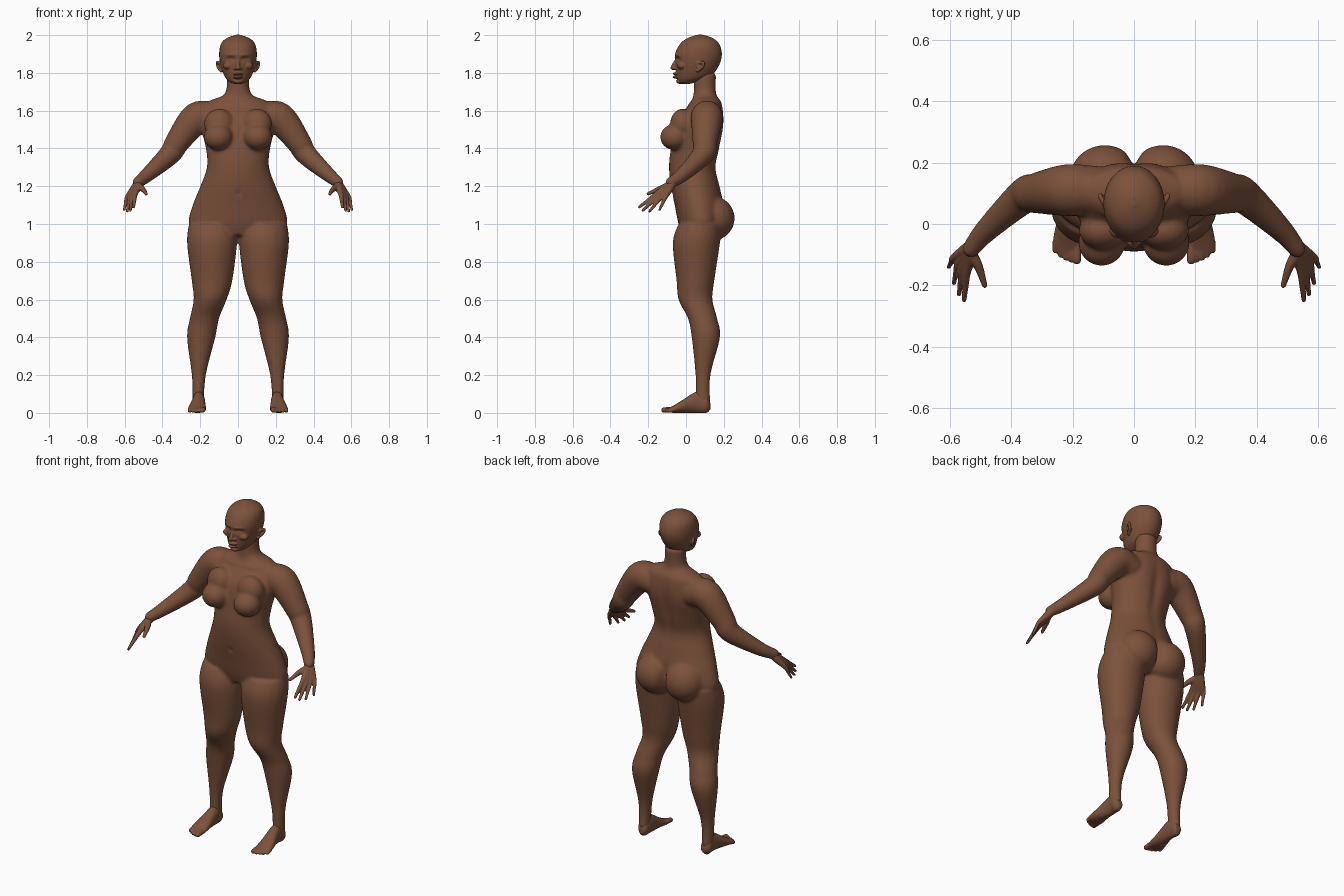
import bpy
import bmesh
import math
from mathutils import Vector, Matrix

cube = bpy.data.objects.get("Cube")
if cube:
    bpy.data.objects.remove(cube, do_unlink=True)

skin = bpy.data.materials.new("warm brown skin")
skin.use_nodes = True
skin.diffuse_color = (0.2, 0.083, 0.043, 1)
shader = skin.node_tree.nodes["Principled BSDF"]
shader.inputs["Base Color"].default_value = skin.diffuse_color
shader.inputs["Roughness"].default_value = 0.8


def spline(keys, steps=6):
    """Smooth curve of tuples through the key tuples."""
    result = []
    for i in range(len(keys) - 1):
        before, start = keys[max(i - 1, 0)], keys[i]
        end, after = keys[i + 1], keys[min(i + 2, len(keys) - 1)]
        for k in range(steps):
            t = k / steps
            result.append([b + t * ((c - a) + t * ((2 * a - 5 * b + 4 * c - d)
                           + t * (3 * b - a - 3 * c + d))) / 2
                           for a, b, c, d in zip(before, start, end, after)])
    return result + [list(keys[-1])]


def tube(bm, rings, sides=32):
    """Closed skin over rings given as centre and two half axes."""
    angles = [math.tau * k / sides for k in range(sides)]
    loops = [[bm.verts.new(centre + u * math.cos(a) + v * math.sin(a)) for a in angles]
             for centre, u, v in rings]
    for low, high in zip(loops, loops[1:]):
        for k in range(sides):
            bm.faces.new((low[k - 1], low[k], high[k], high[k - 1]))
    bm.faces.new(loops[0][::-1])
    bm.faces.new(loops[-1])


def column(bm, keys, side=1):
    """Loft upwards through spans (height, inner, outer, front, back)."""
    rings = []
    for z, inner, outer, front, back in spline(keys):
        centre = Vector((side * (inner + outer) / 2, (front + back) / 2, z))
        rings.append((centre, Vector(((outer - inner) / 2, 0, 0)),
                      Vector((0, (back - front) / 2, 0))))
    tube(bm, rings)


def even_column(bm, keys):
    """Loft centred on the middle plane from (height, half width, front, back)."""
    column(bm, [(z, -width, width, front, back) for z, width, front, back in keys])


def ball(bm, place, radius, squash=(1, 1, 1)):
    matrix = Matrix.Translation(place) @ Matrix.Diagonal((*squash, 1))
    bmesh.ops.create_uvsphere(bm, u_segments=24, v_segments=16, radius=radius, matrix=matrix)


def limb(bm, keys, side=1):
    """Round limb through points (x, y, z, radius), with round ends."""
    path = spline([(side * x, y, z, radius) for x, y, z, radius in keys])
    points = [Vector(p[:3]) for p in path]
    rings = []
    for i, p in enumerate(points):
        along = points[min(i + 1, len(points) - 1)] - points[max(i - 1, 0)]
        u = along.cross(Vector((0, 1, 0.3))).normalized()
        v = along.cross(u).normalized()
        rings.append((p, u * path[i][3], v * path[i][3]))
    tube(bm, rings, sides=20)
    for end in (path[0], path[-1]):
        ball(bm, end[:3], end[3])


def finish(bm, name, voxel, smooth, dents=()):
    """Fuse the shapes into one skin, relax it, then press in soft details."""
    bmesh.ops.recalc_face_normals(bm, faces=bm.faces)
    mesh = bpy.data.meshes.new(name)
    bm.to_mesh(mesh)
    bm.free()
    obj = bpy.data.objects.new(name, mesh)
    bpy.context.collection.objects.link(obj)
    remesh = obj.modifiers.new("fuse", 'REMESH')
    remesh.mode = 'VOXEL'
    remesh.voxel_size = voxel
    relax = obj.modifiers.new("relax", 'SMOOTH')
    relax.iterations = smooth
    graph = bpy.context.evaluated_depsgraph_get()
    mesh = bpy.data.meshes.new_from_object(obj.evaluated_get(graph))
    obj.modifiers.clear()
    obj.data = mesh
    for vert in mesh.vertices:
        start = vert.co.copy()
        for centre, radii, push in dents:
            d = sum(((a - c) / r) ** 2 for a, c, r in zip(start, centre, radii))
            if d < 6:
                vert.co += Vector(push) * math.exp(-d)
        vert.co.z = max(vert.co.z, 0)
    mesh.materials.clear()
    mesh.materials.append(skin)
    mesh.polygons.foreach_set("use_smooth", [True] * len(mesh.polygons))
    mesh.update()


# Torso and neck
body = bmesh.new()
even_column(body, [(0.94, 0.18, -0.02, 0.14), (1, 0.26, -0.04, 0.2), (1.1, 0.24, -0.06, 0.2),
                   (1.2, 0.2, -0.08, 0.18), (1.3, 0.165, -0.09, 0.16),
                   (1.4, 0.17, -0.08, 0.18), (1.54, 0.2, -0.05, 0.2),
                   (1.64, 0.17, 0.02, 0.19), (1.69, 0.07, 0.04, 0.16),
                   (1.8, 0.06, 0.04, 0.16)])
leg = [(1, 0.01, 0.26, -0.04, 0.19), (0.9, 0.005, 0.27, -0.07, 0.18),
       (0.7, 0.03, 0.245, -0.05, 0.15), (0.6, 0.06, 0.235, -0.04, 0.14),
       (0.5, 0.1, 0.255, 0.01, 0.165), (0.4, 0.12, 0.27, 0.03, 0.18),
       (0.2, 0.17, 0.245, 0.05, 0.13), (0.05, 0.18, 0.24, 0.05, 0.13)]
arm = [(0.14, 0.11, 1.56, 0.08), (0.22, 0.11, 1.56, 0.085), (0.32, 0.1, 1.435, 0.066),
       (0.36, 0.09, 1.37, 0.058), (0.48, -0.02, 1.26, 0.039), (0.53, -0.08, 1.22, 0.03)]
# Back groove, seat cleft and navel
creases = [((0, 0.2, 1.4), (0.03, 0.06, 0.17), (0, -0.012, 0)),
           ((0, 0.24, 1.03), (0.02, 0.08, 0.08), (0, -0.02, 0)),
           ((0, -0.09, 1.16), (0.012, 0.03, 0.014), (0, 0.008, 0))]
for side in (1, -1):
    column(body, leg, side)
    limb(body, arm, side)
    # Chest and seat volumes
    ball(body, (side * 0.105, -0.06, 1.46), 0.077, (1, 1, 0.9))
    ball(body, (side * 0.1, -0.02, 1.53), 0.08, (1, 0.8, 1))
    ball(body, (side * 0.095, 0.14, 1.03), 0.118)
    # Collar bone hollow and shoulder blade
    creases += [((side * 0.07, 0.02, 1.64), (0.06, 0.03, 0.01), (0, -0.005, 0)),
                ((side * 0.09, 0.2, 1.5), (0.05, 0.05, 0.08), (0, 0.006, 0))]
finish(body, "body", 0.008, 12, creases)

# Head
head = bmesh.new()
even_column(head, [(1.742, 0.02, -0.02, 0.02), (1.752, 0.045, -0.04, 0.06),
                   (1.78, 0.07, -0.05, 0.13), (1.84, 0.092, -0.055, 0.175),
                   (1.9, 0.1, -0.058, 0.19), (1.955, 0.09, -0.03, 0.175),
                   (1.985, 0.058, 0.01, 0.14), (2.002, 0.01, 0.06, 0.09)])
# Nose, lips and chin
limb(head, [(0, -0.05, 1.87, 0.009), (0, -0.06, 1.85, 0.01), (0, -0.068, 1.828, 0.014)])
for height in (1.795, 1.778):
    ball(head, (0, -0.053, height), 0.026, (1, 0.7, 0.33))
ball(head, (0, -0.032, 1.757), 0.026, (1, 0.8, 0.6))
details = [((0, -0.07, 1.787), (0.03, 0.03, 0.004), (0, 0.008, 0)),
           ((0, -0.05, 1.767), (0.025, 0.03, 0.005), (0, 0.005, 0))]
for side in (1, -1):
    # Nostril wing and cheek
    ball(head, (side * 0.014, -0.056, 1.824), 0.011, (1, 1.2, 0.8))
    ball(head, (side * 0.05, -0.022, 1.838), 0.03, (1, 0.8, 0.7))
    # Ear rim and inner ear
    limb(head, [(0.09, 0.06, 1.81, 0.008), (0.105, 0.087, 1.83, 0.008),
                (0.11, 0.09, 1.855, 0.008), (0.092, 0.055, 1.85, 0.007)], side)
    ball(head, (side * 0.094, 0.072, 1.837), 0.024, (0.3, 0.8, 1))
    # Eye socket, eyeball, lid line and brow
    for height, wide, tall, push in ((1.872, 0.022, 0.012, 0.016), (1.869, 0.013, 0.007, -0.009),
                                     (1.869, 0.014, 0.003, 0.004), (1.895, 0.025, 0.007, -0.005)):
        details.append(((side * 0.037, -0.05, height), (wide, 0.04, tall), (0, push, 0)))
finish(head, "head", 0.0035, 4, details)

# Hands: fingers fan from the index to the little finger
wrist = Vector((0.525, -0.07, 1.22))
index_root, index_tip = Vector((0.545, -0.16, 1.155)), Vector((0.553, -0.247, 1.09))
little_root, little_tip = Vector((0.588, -0.11, 1.14)), Vector((0.603, -0.14, 1.075))
thumb = [(0.53, -0.1, 1.2, 0.02), (0.507, -0.137, 1.187, 0.015),
         (0.486, -0.2, 1.16, 0.009)]
foot = [(0.13, 0.19, 0.22, 0.02, 0.05), (0.11, 0.18, 0.24, 0, 0.09),
        (0.07, 0.175, 0.24, 0, 0.115), (0.03, 0.173, 0.245, 0, 0.1),
        (-0.02, 0.17, 0.258, 0, 0.067), (-0.065, 0.168, 0.265, 0, 0.04),
        (-0.092, 0.172, 0.258, 0.004, 0.026)]
for side, label in ((1, "left"), (-1, "right")):
    hand = bmesh.new()
    for finger in range(4):
        t = finger / 3
        arch = Vector((0, -0.02, -0.015)) * math.sin(math.pi * t)
        root = index_root.lerp(little_root, t) + arch / 3
        tip = index_tip.lerp(little_tip, t) + arch
        radius = 0.0105 - 0.0015 * t
        limb(hand, [(*wrist, 0.024), (*wrist.lerp(root, 0.5), 0.019), (*root, radius * 1.3),
                    (*root.lerp(tip, 0.5), radius), (*tip, radius * 0.75)], side)
    limb(hand, thumb, side)
    finish(hand, label + "_hand", 0.004, 3)

    # Foot lofted from heel to ball, then five toes
    sole = bmesh.new()
    tube(sole, [(Vector((side * (inner + outer) / 2, y, (low + high) / 2)),
                 Vector(((outer - inner) / 2, 0, 0)), Vector((0, 0, (high - low) / 2)))
                for y, inner, outer, low, high in spline(foot)])
    for toe in range(5):
        radius = 0.0145 if toe == 0 else 0.0105
        x = 0.186 + 0.0175 * toe
        tip = -0.118 + 0.002 * toe ** 2
        limb(sole, [(x, -0.06, 0.019, radius), (x, tip + 0.02, 0.017, radius),
                    (x, tip, radius, radius * 0.95)], side)
    finish(sole, label + "_foot", 0.004, 4)
